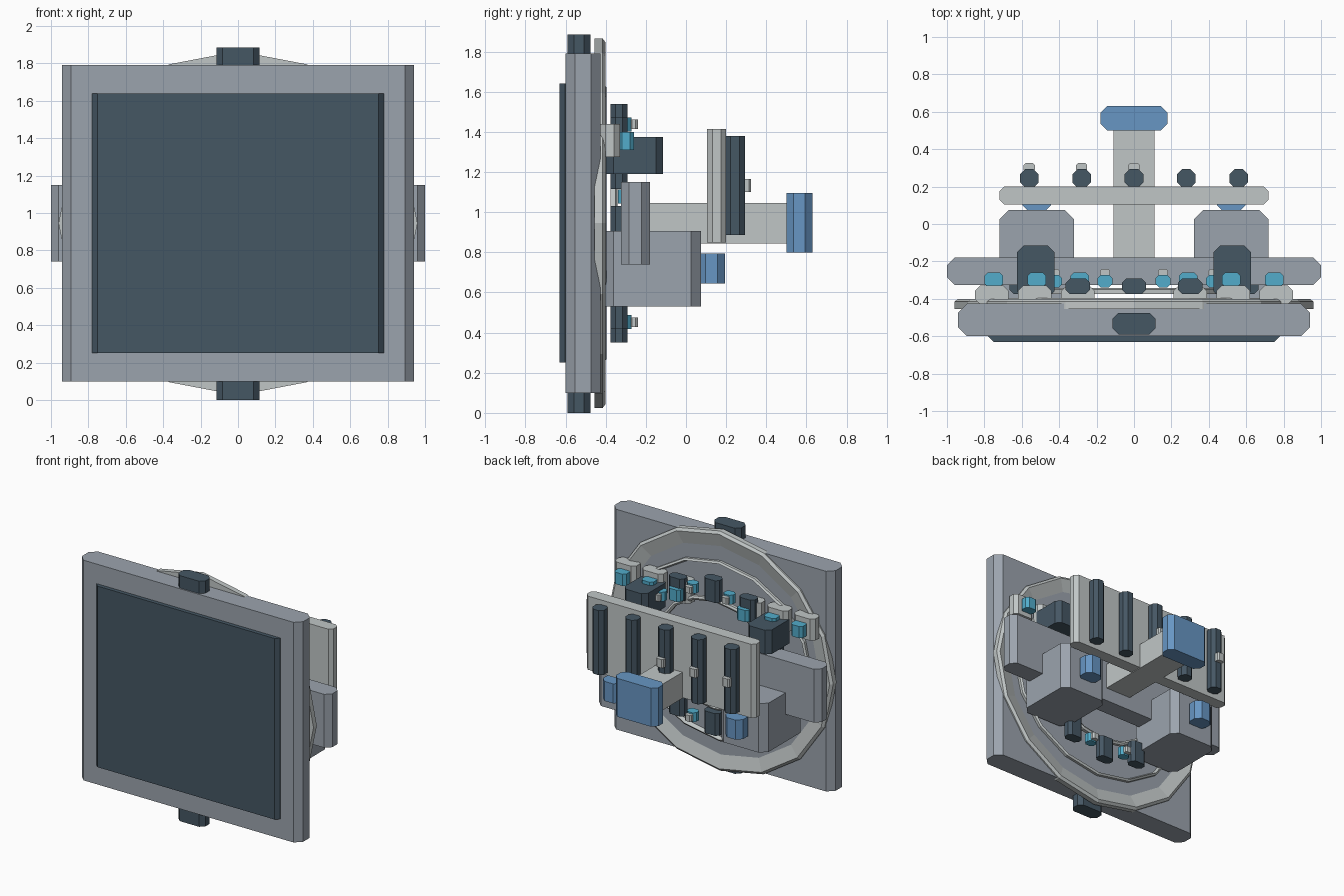
import bpy, bmesh, math

if "Cube" in bpy.data.objects:
    bpy.data.objects.remove(bpy.data.objects["Cube"])


def colour(name, rgb):
    m = bpy.data.materials.new(name)
    m.diffuse_color = (*rgb, 1)
    m.use_nodes = True
    m.node_tree.nodes["Principled BSDF"].inputs["Base Color"].default_value = m.diffuse_color
    return m


GREY = colour("hull grey", (0.33, 0.37, 0.42))
DARK = colour("dark slate", (0.06, 0.095, 0.127))
LIGHT = colour("pale grey", (0.53, 0.565, 0.565))
BLUE = colour("blue", (0.136, 0.305, 0.55))
TEAL = colour("teal", (0.084, 0.413, 0.597))


def finish(name, bm, mat):
    bmesh.ops.recalc_face_normals(bm, faces=bm.faces)
    me = bpy.data.meshes.new(name)
    bm.to_mesh(me)
    bm.free()
    me.materials.append(mat)
    ob = bpy.data.objects.new(name, me)
    bpy.context.collection.objects.link(ob)
    return ob


def block(name, mat, x, y, z, c=None):
    """Upright prism between (min, max) ranges with vertical edges cut by c."""
    (x0, x1), (y0, y1), (z0, z1) = x, y, z
    if c is None:
        c = 0.28 * min(x1 - x0, y1 - y0)
    if c > 0:
        pts = [(x0 + c, y0), (x1 - c, y0), (x1, y0 + c), (x1, y1 - c),
               (x1 - c, y1), (x0 + c, y1), (x0, y1 - c), (x0, y0 + c)]
    else:
        pts = [(x0, y0), (x1, y0), (x1, y1), (x0, y1)]
    bm = bmesh.new()
    f = bm.faces.new([bm.verts.new((px, py, z0)) for px, py in pts])
    r = bmesh.ops.extrude_face_region(bm, geom=[f])
    vs = [g for g in r["geom"] if isinstance(g, bmesh.types.BMVert)]
    bmesh.ops.translate(bm, verts=vs, vec=(0, 0, z1 - z0))
    return finish(name, bm, mat)


def around(c, w):
    return (c - w / 2, c + w / 2)


CZ = 0.945  # height of the ring centre


def ring(name, mat, profile, stretch, n=16):
    """Sweep a closed (radius, y) profile around the y axis, wider in x by stretch."""
    bm = bmesh.new()
    loops = []
    for i in range(n):
        a = 2 * math.pi * i / n
        loops.append([bm.verts.new(((r + stretch) * math.sin(a), y, CZ + r * math.cos(a)))
                      for r, y in profile])
    k = len(profile)
    for i in range(n):
        p, q = loops[i], loops[(i + 1) % n]
        for j in range(k):
            bm.faces.new((p[j], p[(j + 1) % k], q[(j + 1) % k], q[j]))
    return finish(name, bm, mat)


# main panel, screen and end blocks
block("main_panel", GREY, (-0.94, 0.94), (-0.6, -0.425), (0.1, 1.79), 0.048)
block("screen", DARK, (-0.78, 0.78), (-0.63, -0.56), (0.25, 1.64), 0.028)
block("top_block", DARK, (-0.115, 0.115), (-0.59, -0.475), (1.7, 1.885))
block("bottom_block", DARK, (-0.115, 0.115), (-0.59, -0.475), (0, 0.2))

# rings on the back of the panel
ring("outer_ring", LIGHT, [(0.92, -0.455), (0.92, -0.415), (0.9, -0.4),
                           (0.78, -0.43), (0.78, -0.455)], 0.04)
ring("middle_ring", LIGHT, [(0.69, -0.43), (0.69, -0.405), (0.675, -0.395),
                            (0.66, -0.43)], 0.09)
ring("inner_ring", LIGHT, [(0.43, -0.375), (0.43, -0.35), (0.415, -0.342),
                           (0.40, -0.35), (0.40, -0.375)], 0.07)

# twelve dark modules, with small sensors between them
for i in range(12):
    a = math.radians(30 * i)
    x, z = 0.6 * math.sin(a), CZ + 0.51 * math.cos(a)
    block("ring_module", DARK, around(x, 0.13), (-0.375, -0.292), around(z, 0.17))
    a += math.radians(15)
    x, z = 0.6 * math.sin(a), CZ + 0.51 * math.cos(a)
    block("ring_sensor", TEAL, around(x, 0.08), (-0.34, -0.272), around(z, 0.07))
    block("sensor_tip", LIGHT, around(x, 0.055), (-0.28, -0.24), around(z, 0.048))

# cross slab, arm and arm end
block("cross_slab", GREY, (-1, 1), (-0.325, -0.18), (0.74, 1.15))
block("arm", LIGHT, (-0.11, 0.11), (-0.3, 0.52), (0.845, 1.045), 0)
block("arm_end", BLUE, (-0.18, 0.18), (0.5, 0.63), (0.8, 1.095))

for s in (-1, 1):
    # tanks with blue nozzles, and dark lockers above
    block("tank", GREY, around(s * 0.52, 0.4), (-0.41, 0.075), (0.53, 0.905), 0.05)
    block("nozzle", BLUE, around(s * 0.52, 0.15), (0.06, 0.195), (0.645, 0.795))
    block("locker", DARK, around(s * 0.525, 0.2), (-0.395, -0.115), (1.19, 1.375), 0.035)
    # row of pale boxes with teal lamps
    for x in (0.3, 0.53, 0.76):
        block("row_box", LIGHT, around(s * x, 0.18), (-0.43, -0.33), (1.275, 1.44))
        block("row_lamp", TEAL, around(s * (x - 0.01), 0.1), (-0.34, -0.258), (1.31, 1.4), 0.02)

# rear board with fins and knobs
block("rear_board", LIGHT, (-0.72, 0.72), (0.105, 0.2), (0.85, 1.415))
for i in range(-2, 3):
    block("fin", DARK, around(i * 0.28, 0.1), (0.195, 0.293), (0.885, 1.38))
    if i <= 0:
        block("fin_knob", LIGHT, around(i * 0.28, 0.06), (0.28, 0.325), (1.1, 1.165), 0.01)
